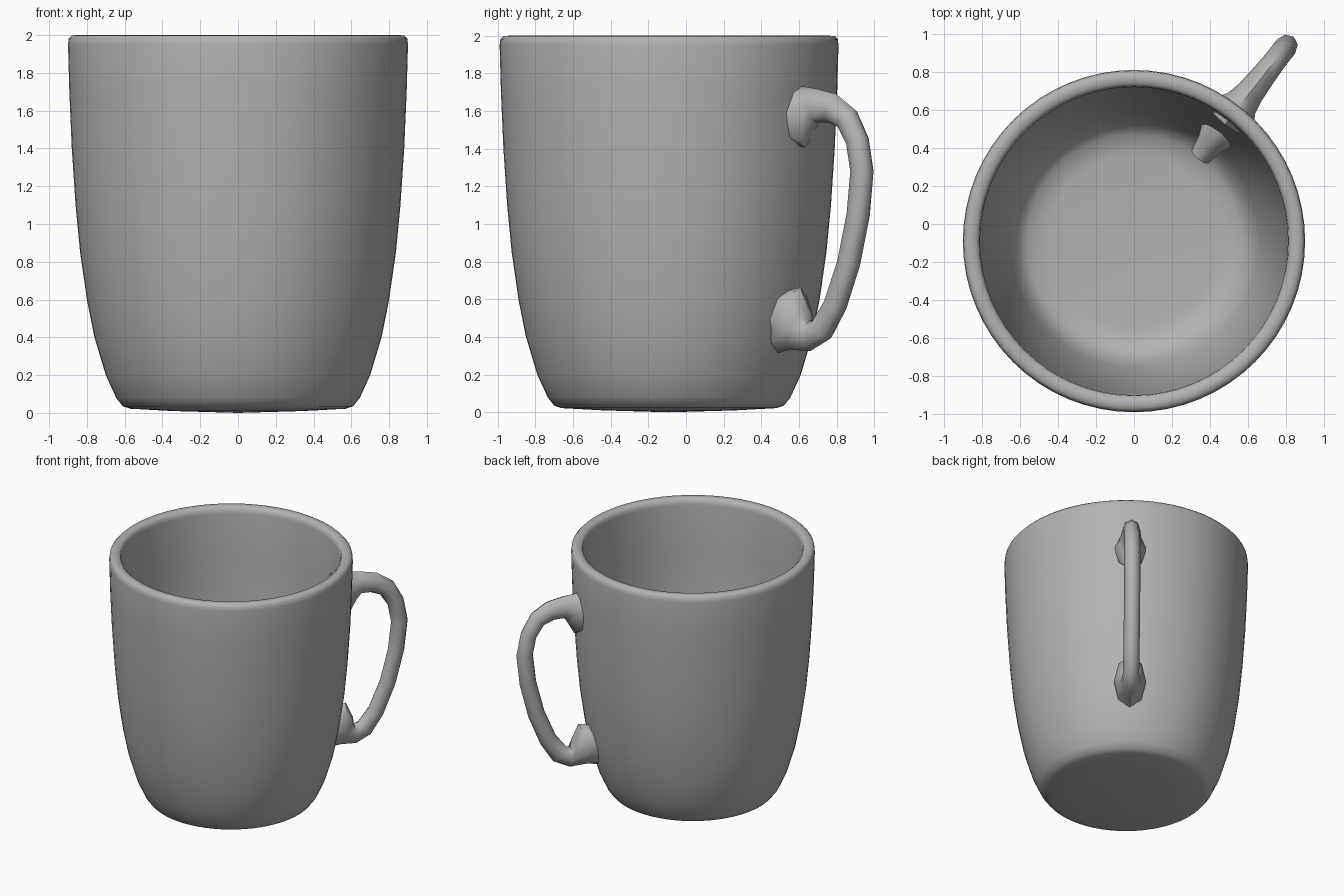
import bpy, bmesh, math
from mathutils import Vector, Matrix

cube = bpy.data.objects.get("Cube")
if cube:
    bpy.data.objects.remove(cube, do_unlink=True)

CENTRE = Vector((0, -0.09, 0))
HANDLE_ANGLE = math.radians(52)

grey = bpy.data.materials.new("ceramic_grey")
grey.use_nodes = True
colour = (0.45, 0.45, 0.45, 1)
grey.diffuse_color = colour
grey.node_tree.nodes["Principled BSDF"].inputs["Base Color"].default_value = colour


def finish(name, bm, angle):
    """Turn a bmesh into a smooth shaded object in the mug material."""
    bmesh.ops.recalc_face_normals(bm, faces=bm.faces)
    mesh = bpy.data.meshes.new(name)
    bm.to_mesh(mesh)
    bm.free()
    mesh.materials.append(grey)
    ob = bpy.data.objects.new(name, mesh)
    bpy.context.collection.objects.link(ob)
    ob.location = CENTRE
    bpy.ops.object.select_all(action="DESELECT")
    ob.select_set(True)
    bpy.context.view_layer.objects.active = ob
    bpy.ops.object.shade_smooth_by_angle(angle=math.radians(angle))
    return ob


def lathe(name, profile, steps=64):
    bm = bmesh.new()
    verts = [bm.verts.new((r, 0, z)) for r, z in profile]
    edges = [bm.edges.new(pair) for pair in zip(verts, verts[1:])]
    bmesh.ops.spin(bm, geom=verts + edges, cent=(0, 0, 0), axis=(0, 0, 1),
                   angle=math.tau, steps=steps)
    bmesh.ops.remove_doubles(bm, verts=bm.verts, dist=0.0005)
    return finish(name, bm, 60)


def sweep(name, stations, sides=8):
    """Loft ellipses (radius, height, half height, half width) along a path."""
    bm = bmesh.new()
    path = [Vector((r, 0, z)) for r, z, _, _ in stations]
    rings = []
    for i, (_, _, tall, wide) in enumerate(stations):
        along = (path[min(i + 1, len(path) - 1)] - path[max(i - 1, 0)]).normalized()
        side = Vector((0, 1, 0))
        up = along.cross(side)
        turns = [math.tau * k / sides for k in range(sides)]
        rings.append([bm.verts.new(path[i] + up * tall * math.cos(t)
                                   + side * wide * math.sin(t)) for t in turns])
    for a, b in zip(rings, rings[1:]):
        for k in range(sides):
            n = (k + 1) % sides
            bm.faces.new((a[k], a[n], b[n], b[k]))
    bm.faces.new(rings[0])
    bm.faces.new(rings[-1])
    bmesh.ops.transform(bm, matrix=Matrix.Rotation(HANDLE_ANGLE, 4, "Z"), verts=bm.verts)
    return finish(name, bm, 50)


# Cup: slightly domed base, outer wall, rounded rim, inner wall and floor
outer = [(0, 0), (0.35, 0.01), (0.57, 0.022), (0.61, 0.035), (0.645, 0.08),
         (0.70, 0.2), (0.76, 0.4), (0.80, 0.6), (0.836, 0.85), (0.86, 1.1),
         (0.88, 1.4), (0.893, 1.7), (0.9, 1.95), (0.896, 1.982), (0.88, 1.998)]
inner = [(0.855, 2.0), (0.83, 1.996), (0.814, 1.98), (0.81, 1.95), (0.80, 1.6),
         (0.78, 1.1), (0.75, 0.75), (0.71, 0.5), (0.66, 0.28), (0.62, 0.17),
         (0.56, 0.11), (0.45, 0.095), (0, 0.09)]
lathe("cup", outer + inner)

# Handle: flared upper root, bowed grip, flared lower root running inside
sweep("handle", [
    (0.80, 1.58, 0.16, 0.11), (0.87, 1.59, 0.19, 0.12), (0.92, 1.61, 0.13, 0.09),
    (0.99, 1.63, 0.09, 0.075), (1.10, 1.615, 0.08, 0.066), (1.20, 1.56, 0.07, 0.06),
    (1.27, 1.44, 0.064, 0.06), (1.30, 1.28, 0.064, 0.06), (1.275, 1.05, 0.064, 0.06),
    (1.21, 0.79, 0.064, 0.06), (1.12, 0.57, 0.066, 0.06), (1.03, 0.44, 0.073, 0.06),
    (0.95, 0.405, 0.08, 0.07), (0.88, 0.435, 0.12, 0.09), (0.81, 0.49, 0.19, 0.12),
    (0.73, 0.5, 0.13, 0.11), (0.65, 0.48, 0.075, 0.075), (0.56, 0.46, 0.055, 0.055),
])
